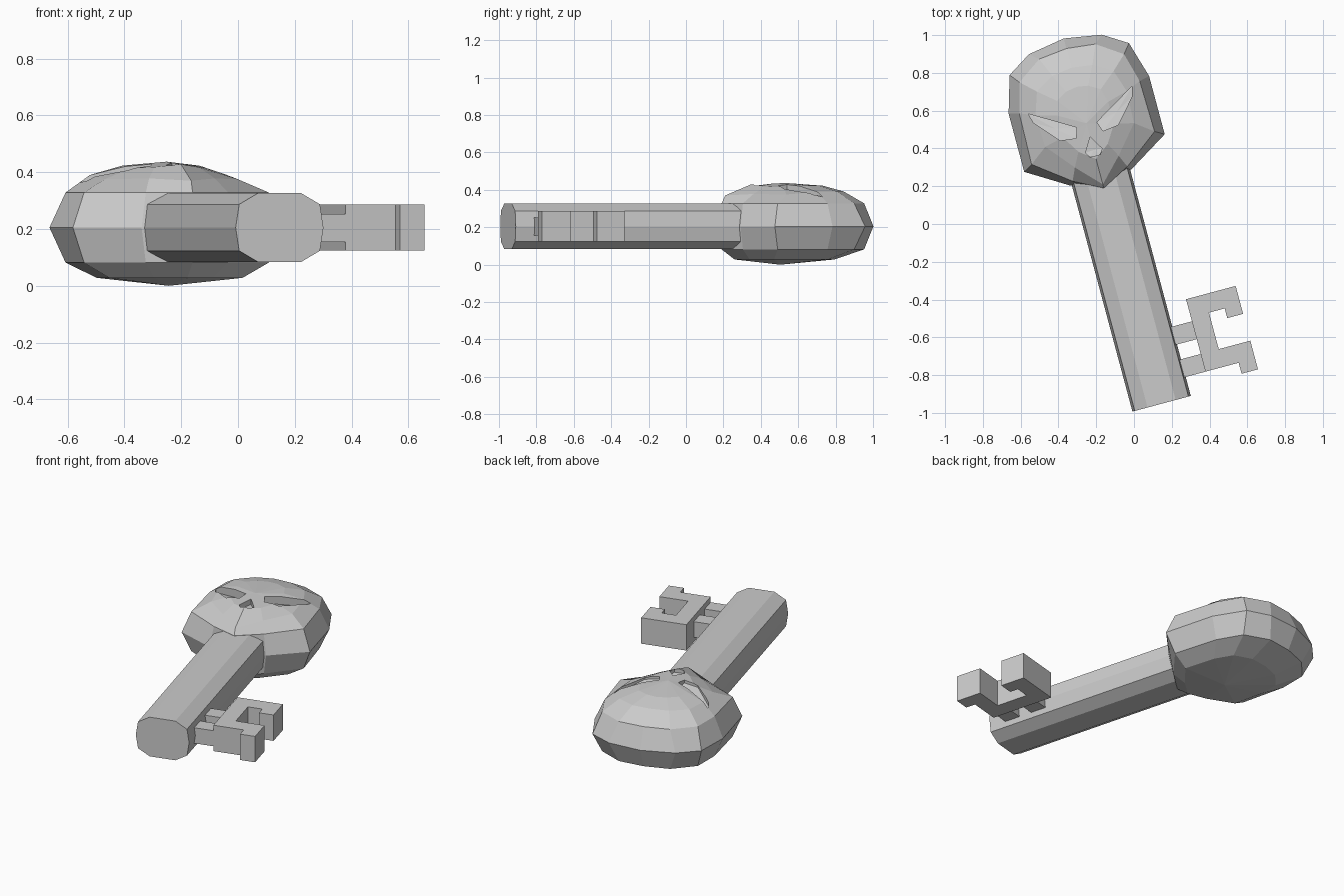
import bpy, bmesh
from math import radians

if "Cube" in bpy.data.objects:
    bpy.data.objects.remove(bpy.data.objects["Cube"])

TILT = radians(15)   # whole key is turned in plan
AXIS = -0.105        # key centre line in the turned frame
MID = 0.205          # half-height of the key


def finish(bm, name):
    bmesh.ops.recalc_face_normals(bm, faces=bm.faces)
    me = bpy.data.meshes.new(name)
    bm.to_mesh(me)
    bm.free()
    ob = bpy.data.objects.new(name, me)
    bpy.context.collection.objects.link(ob)
    ob.rotation_euler.z = TILT
    return ob


def loft(name, rings, low=None, high=None):
    """Join rings of points; close the ends with a tip vertex or a flat cap."""
    bm = bmesh.new()
    loops = [[bm.verts.new(p) for p in r] for r in rings]
    n = len(loops[0])
    for a, b in zip(loops, loops[1:]):
        for i in range(n):
            j = (i + 1) % n
            bm.faces.new((a[i], a[j], b[j], b[i]))
    for loop, tip in ((loops[0], low), (loops[-1], high)):
        if tip:
            t = bm.verts.new(tip)
            for i in range(n):
                bm.faces.new((loop[i], loop[(i + 1) % n], t))
        else:
            bm.faces.new(loop)
    return finish(bm, name)


def prism(name, pts, z0, z1):
    return loft(name, [[(x, y, z) for x, y in pts] for z in (z0, z1)])


def mirrored(half):
    """Half ring from chin to crown (x, y, z), mirrored on the key axis."""
    full = half + [(-x, y, z) for x, y, z in half[-2:0:-1]]
    return [(AXIS + x, y, z) for x, y, z in full]


# shaft: ten-sided bar running into the skull
half = [(0.077, 0.122), (0.147, 0.082), (0.16, 0), (0.147, -0.082), (0.077, -0.122)]
section = half + [(-x, z) for x, z in reversed(half)]
loft("shaft", [[(AXIS + x, y, MID + z) for x, z in section] for y in (-0.957, 0.36)])

# bit plate and its two thin bridges
prism("bit_plate", [(0.163, -0.456), (0.435, -0.456), (0.435, -0.609), (0.348, -0.609),
                    (0.348, -0.556), (0.262, -0.556), (0.262, -0.756), (0.435, -0.756),
                    (0.435, -0.913), (0.345, -0.913), (0.345, -0.853), (0.163, -0.853)],
      0.125, 0.286)
for i, (y0, y1) in enumerate(((-0.675, -0.577), (-0.853, -0.756))):
    prism(f"bit_bridge_{i + 1}", [(0, y0), (0.165, y0), (0.165, y1), (0, y1)], 0.155, 0.252)

# skull: stacked outlines
widest = [(0, 0.225), (0.17, 0.285), (0.385, 0.417), (0.385, 0.736),
          (0.327, 0.932), (0.2, 1.012), (0, 1.045)]
rim = [(0, 0.225), (0.15, 0.303), (0.337, 0.445), (0.33, 0.723),
       (0.287, 0.882), (0.154, 0.973), (0, 0.99)]
cheek = [(0, 0.245, 0.37), (0.12, 0.37, 0.378), (0.243, 0.516, 0.375), (0.25, 0.69, 0.39),
         (0.21, 0.81, 0.39), (0.11, 0.87, 0.392), (0, 0.885, 0.394)]
face = [(0, 0.385, 0.428), (0.08, 0.445, 0.418), (0.14, 0.54, 0.414), (0.14, 0.66, 0.423),
        (0.12, 0.735, 0.422), (0.06, 0.77, 0.422), (0, 0.78, 0.422)]
base = [(x * 0.72, 0.465 + 0.7 * (y - 0.465), 0.028) for x, y in rim]
levels = [base, [(x, y, 0.082) for x, y in rim], [(x, y, MID) for x, y in widest],
          [(x, y, 0.328) for x, y in rim], cheek, face]
skull = loft("skull", [mirrored(h) for h in levels],
             low=(AXIS, 0.55, 0.0), high=(AXIS, 0.58, 0.437))

# eye and nose recesses, deepest under the brow
eye = [(0.056, 0.572, 0.388), (0.285, 0.708, 0.34), (0.27, 0.655, 0.35),
       (0.159, 0.528, 0.395), (0.074, 0.518, 0.405)]
nose = [(0, 0.505, 0.4), (0.045, 0.43, 0.395), (0.028, 0.402, 0.405),
        (-0.028, 0.402, 0.405), (-0.045, 0.43, 0.395)]
cuts = {"eye_cutter_right": eye, "nose_cutter": nose,
        "eye_cutter_left": [(-x, y, z) for x, y, z in eye]}
for name, floor in cuts.items():
    low = [(AXIS + x, y, z) for x, y, z in floor]
    c = [sum(p[k] for p in low) / len(low) for k in range(3)]
    cutter = loft(name, [low, [(x, y, 0.6) for x, y, z in low]], low=c)
    cutter.hide_render = True
    cutter.hide_set(True)
    mod = skull.modifiers.new(name, "BOOLEAN")
    mod.operation = "DIFFERENCE"
    mod.solver = "EXACT"
    mod.object = cutter
bpy.context.view_layer.objects.active = skull
for name in cuts:
    bpy.ops.object.modifier_apply(modifier=name)
    bpy.data.objects.remove(bpy.data.objects[name])
